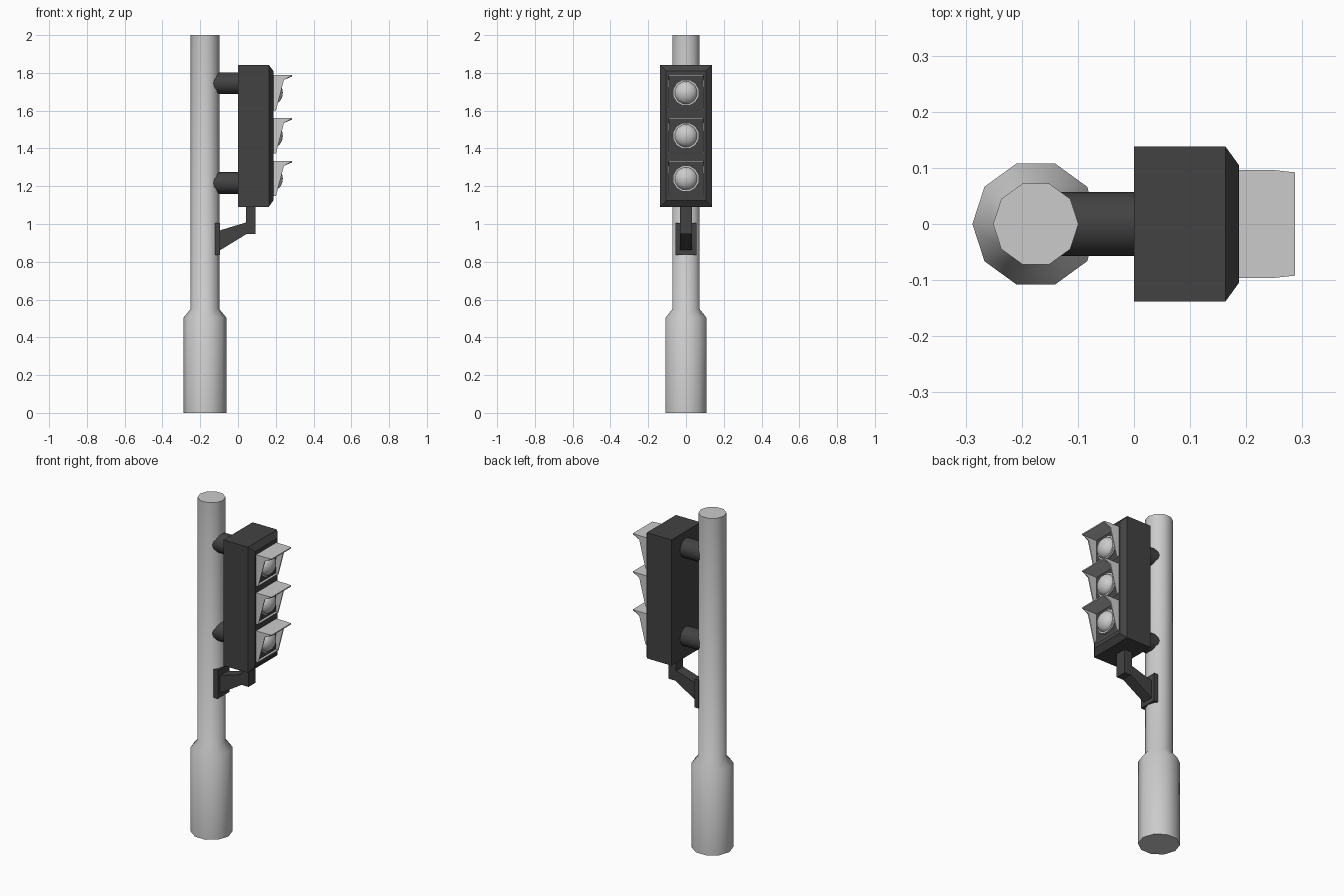
import bpy, bmesh, math
from mathutils import Matrix

if "Cube" in bpy.data.objects:
    bpy.data.objects.remove(bpy.data.objects["Cube"])

dark = bpy.data.materials.new("dark_grey")
dark.diffuse_color = (0.055, 0.055, 0.055, 1)
dark.use_nodes = True
dark.node_tree.nodes["Principled BSDF"].inputs["Base Color"].default_value = dark.diffuse_color


def finish(name, bm, mat=None, smooth=None):
    bmesh.ops.recalc_face_normals(bm, faces=bm.faces[:])
    me = bpy.data.meshes.new(name)
    bm.to_mesh(me)
    bm.free()
    ob = bpy.data.objects.new(name, me)
    bpy.context.collection.objects.link(ob)
    if mat:
        me.materials.append(mat)
    if smooth:
        bpy.ops.object.select_all(action='DESELECT')
        ob.select_set(True)
        bpy.context.view_layer.objects.active = ob
        bpy.ops.object.shade_smooth_by_angle(angle=math.radians(smooth))
    return ob


def lathe(name, profile, sides, matrix, mat=None, phase=0.0, smooth=40):
    """Turn (radius, height) points round the local z axis, capped at both ends."""
    bm = bmesh.new()
    rings = []
    for r, h in profile:
        rings.append([bm.verts.new((r * math.cos(a), r * math.sin(a), h))
                      for a in (phase + math.tau * i / sides for i in range(sides))])
    for a, b in zip(rings, rings[1:]):
        for i in range(sides):
            j = (i + 1) % sides
            bm.faces.new((a[i], a[j], b[j], b[i]))
    bm.faces.new(rings[0])
    bm.faces.new(rings[-1])
    bm.transform(matrix)
    return finish(name, bm, mat, smooth)


def prism(name, outline, half, mat):
    """Extrude an (x, z) outline across y."""
    bm = bmesh.new()
    f = bm.faces.new([bm.verts.new((x, -half, z)) for x, z in outline])
    ext = bmesh.ops.extrude_face_region(bm, geom=[f])["geom"]
    bmesh.ops.translate(bm, vec=(0, 2 * half, 0),
                        verts=[v for v in ext if isinstance(v, bmesh.types.BMVert)])
    return finish(name, bm, mat)


def along_x(x, z):
    return Matrix.Translation((x, 0, z)) @ Matrix.Rotation(math.pi / 2, 4, 'Y')


# Pole with thicker foot
PX = -0.175
lathe("pole", [(0.113, 0), (0.113, 0.505), (0.076, 0.55), (0.076, 2.0)], 10,
      Matrix.Translation((PX, 0, 0)))

# Tubes joining the housing to the pole
for n, z in (("upper", 1.745), ("lower", 1.217)):
    lathe(n + "_mount_tube", [(0.057, 0), (0.057, 0.16)], 16, along_x(-0.155, z), dark)

# Signal housing: box with a chamfered front
bm = bmesh.new()
rings = []
for x, hy, hz in ((0, 0.138, 0.376), (0.163, 0.138, 0.376), (0.187, 0.105, 0.343)):
    rings.append([bm.verts.new((x, sy * hy, 1.467 + sz * hz))
                  for sy, sz in ((-1, -1), (1, -1), (1, 1), (-1, 1))])
for a, b in zip(rings, rings[1:]):
    for i in range(4):
        j = (i + 1) % 4
        bm.faces.new((a[i], a[j], b[j], b[i]))
bm.faces.new(rings[0])
bm.faces.new(rings[-1])
finish("housing", bm, dark)

# Three lamps, each a square hood and a domed lens
# Hood side profile: (x, half width, z relative to lamp centre)
HOOD = [(0.18, 0.096, -0.093), (0.201, 0.096, -0.093), (0.243, 0.095, 0.068),
        (0.287, 0.092, 0.093), (0.25, 0.096, 0.093), (0.18, 0.096, 0.093)]
for n, z in (("top", 1.695), ("middle", 1.467), ("bottom", 1.24)):
    bm = bmesh.new()
    left, right = ([bm.verts.new((x, s * y, z + dz)) for x, y, dz in HOOD] for s in (-1, 1))
    bm.faces.new(left)
    bm.faces.new(right[::-1])
    for i, j in ((0, 1), (3, 4), (4, 5)):
        bm.faces.new((left[j], left[i], right[i], right[j]))
    hood = finish(n + "_hood", bm)
    # make sure the sheet's normals point outwards, then thicken inwards
    if hood.data.polygons[0].normal.y > 0:
        hood.data.flip_normals()
    mod = hood.modifiers.new("thickness", 'SOLIDIFY')
    mod.thickness = 0.007
    mod.offset = -1

    lathe(n + "_lens_rim", [(0.071, 0), (0.071, 0.018), (0.062, 0.018)], 12,
          along_x(0.18, z), phase=math.pi / 12)
    dome = [(0.062 * math.cos(t), 0.045 * math.sin(t))
            for t in (math.radians(d) for d in (0, 18, 36, 54, 72, 88))]
    lathe(n + "_lens", dome, 12, along_x(0.192, z), phase=math.pi / 12)

# Lower bracket: plate on the pole and a cranked arm up to the housing
prism("bracket_plate", [(-0.122, 0.835), (-0.095, 0.835), (-0.095, 1.005), (-0.122, 1.005)],
      0.055, dark)
prism("bracket_arm", [(-0.1, 0.858), (0.047, 0.948), (0.093, 0.948), (0.093, 1.1),
                      (0.042, 1.1), (0.042, 1.008), (-0.1, 0.965)], 0.033, dark)
